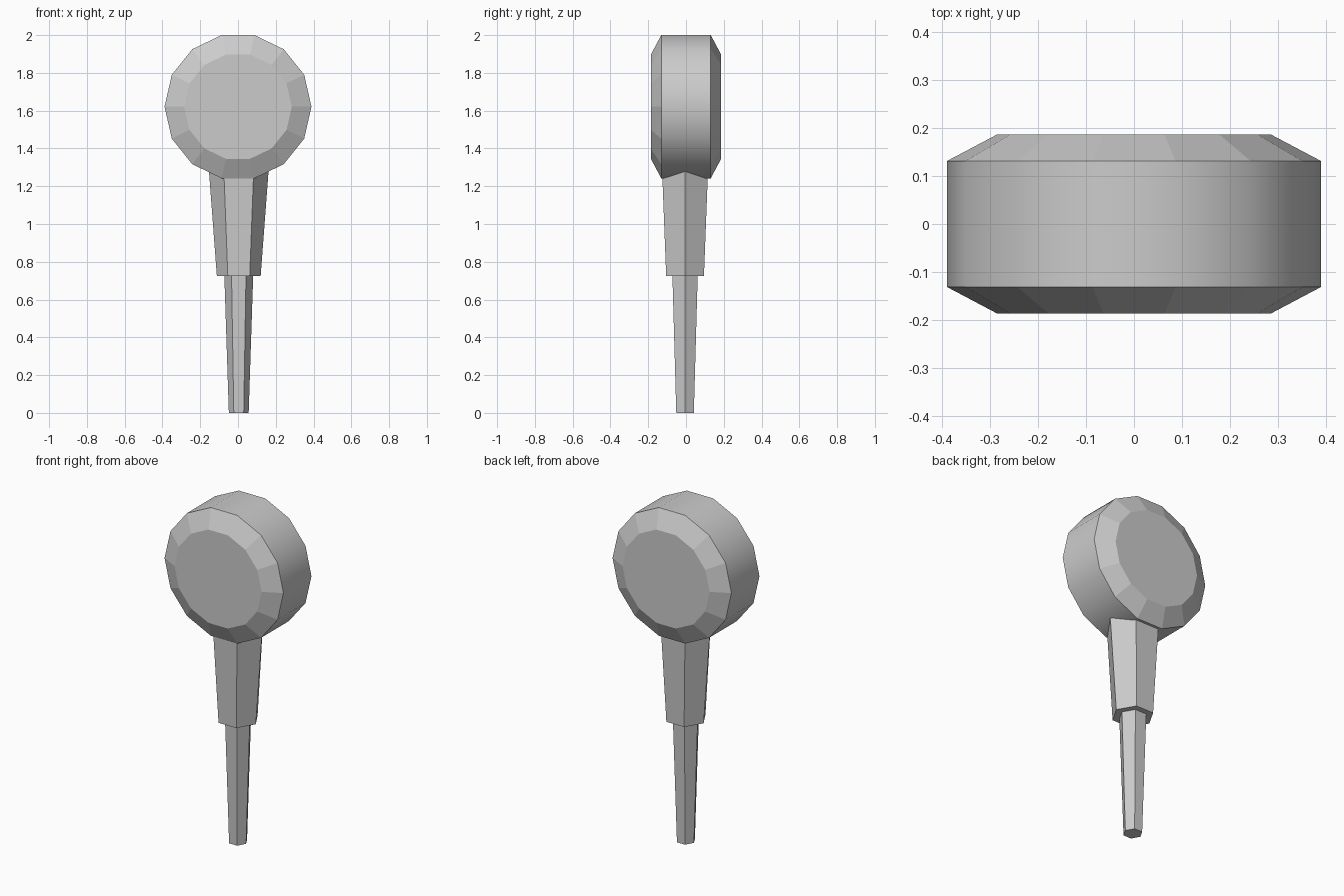
import bpy, bmesh, math

if "Cube" in bpy.data.objects:
    bpy.data.objects.remove(bpy.data.objects["Cube"])


def loft(name, sides, rings, place, smooth_bands=()):
    """Skin regular polygon rings (offset, half width, half depth) and cap both ends."""
    bm = bmesh.new()
    loops = []
    for offset, a, b in rings:
        loops.append([
            bm.verts.new(place(a * math.cos(math.tau * i / sides),
                               b * math.sin(math.tau * i / sides), offset))
            for i in range(sides)])
    for band, (lo, hi) in enumerate(zip(loops, loops[1:])):
        for i in range(sides):
            j = (i + 1) % sides
            face = bm.faces.new((lo[i], lo[j], hi[j], hi[i]))
            face.smooth = band in smooth_bands
    bm.faces.new(loops[0][::-1])
    bm.faces.new(loops[-1])
    bmesh.ops.recalc_face_normals(bm, faces=bm.faces)
    # Keep creases crisp next to the smooth rim
    for edge in bm.edges:
        if not all(f.smooth for f in edge.link_faces):
            edge.smooth = False
    mesh = bpy.data.meshes.new(name)
    bm.to_mesh(mesh)
    bm.free()
    obj = bpy.data.objects.new(name, mesh)
    bpy.context.collection.objects.link(obj)
    return obj


def upright(u, v, t):
    # Grip sections sit slightly off centre under the head
    return (u + 0.004, v - 0.005, t)


def facing_front(u, v, t):
    return (u, t, v + 1.621)


# Round head: 14-sided drum with chamfered front and back
loft("head", 14,
     [(-0.186, 0.285, 0.283), (-0.131, 0.389, 0.389),
      (0.131, 0.389, 0.389), (0.186, 0.285, 0.283)],
     facing_front, smooth_bands=(1,))

# Hexagonal neck, widening up into the head
Y = 1 / math.sin(math.radians(60))  # flat half depth -> vertex radius
loft("neck", 6, [(0.725, 0.116, 0.1 * Y), (1.31, 0.160, 0.1225 * Y)], upright)

# Slimmer hexagonal handle, tapering to the base
loft("handle", 6, [(0.0, 0.0525, 0.0465 * Y), (0.73, 0.0765, 0.067 * Y)], upright)
